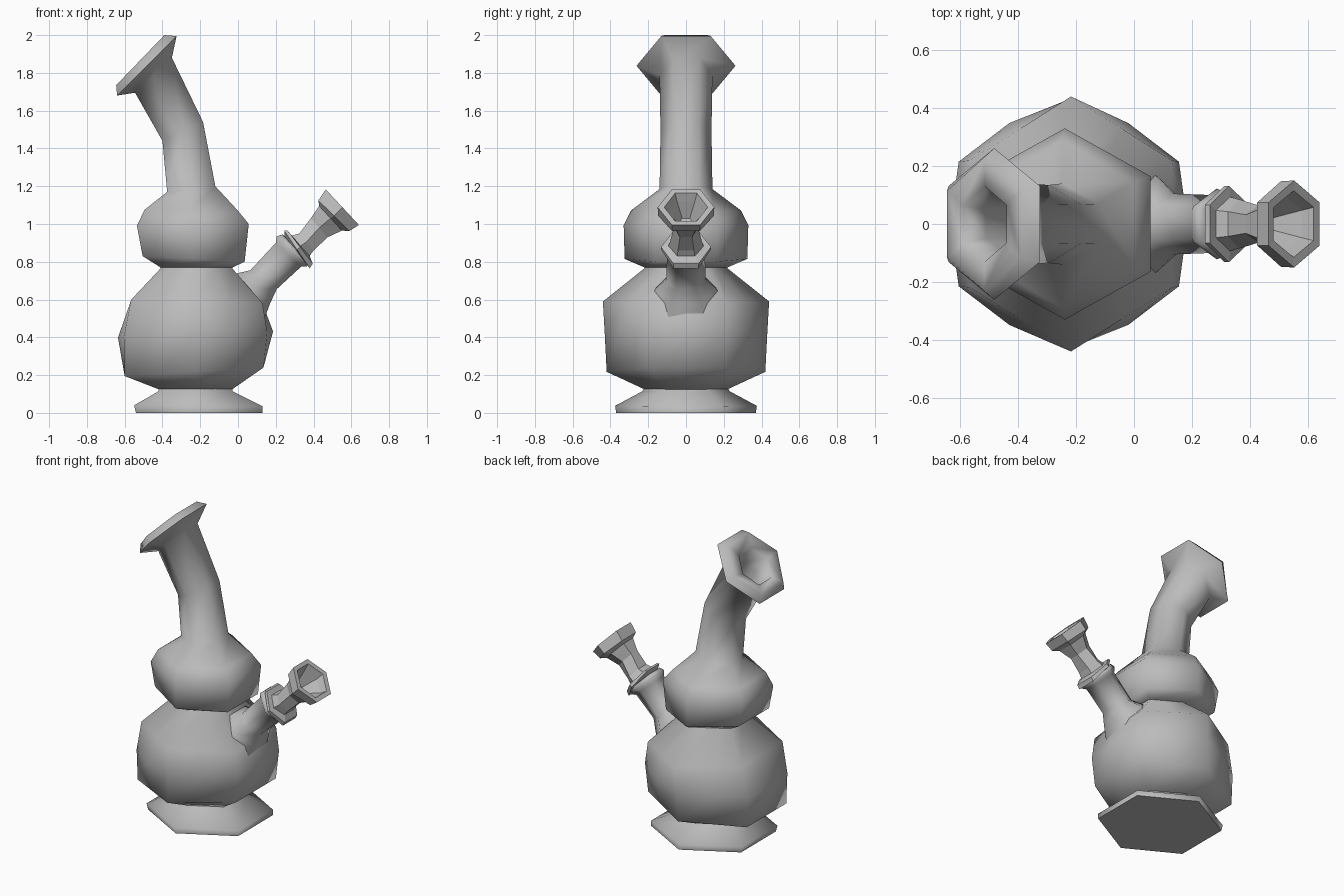
import bpy, bmesh, math
from mathutils import Vector

cube = bpy.data.objects.get("Cube")
if cube:
    bpy.data.objects.remove(cube, do_unlink=True)

gray = bpy.data.materials.new("plain_gray")
gray.use_nodes = True
gray.diffuse_color = (0.5, 0.5, 0.5, 1)
gray.node_tree.nodes["Principled BSDF"].inputs["Base Color"].default_value = (0.5, 0.5, 0.5, 1)


def hex_ring(lx, lz, rx, rz, half_y, bulge=None):
    """Hexagon whose flats meet the points (lx, lz) and (rx, rz) in the y = 0 plane.
    With a bulge, edge midpoints are added and pushed outward by that factor."""
    a, b = Vector((lx, 0, lz)), Vector((rx, 0, rz))
    mid, arm, side = (a + b) / 2, (b - a) / 2, Vector((0, half_y, 0))
    corners = []
    for k in range(6):
        t = math.radians(30 + 60 * k)
        corners.append(arm * (math.cos(t) / math.cos(math.pi / 6)) + side * math.sin(t))
    points = []
    for k, c in enumerate(corners):
        points.append(mid + c)
        if bulge:
            points.append(mid + (c + corners[(k + 1) % 6]) / 2 * bulge)
    return points


def loft(name, rings, smooth=True):
    """Skin a closed surface over a chain of rings."""
    bm = bmesh.new()
    loops = [[bm.verts.new(p) for p in hex_ring(*r)] for r in rings]
    n = len(loops[0])
    for low, high in zip(loops, loops[1:]):
        for i in range(n):
            j = (i + 1) % n
            bm.faces.new((low[i], low[j], high[j], high[i]))
    bm.faces.new(loops[0][::-1])
    bm.faces.new(loops[-1])
    bmesh.ops.recalc_face_normals(bm, faces=bm.faces)
    mesh = bpy.data.meshes.new(name)
    bm.to_mesh(mesh)
    bm.free()
    mesh.materials.append(gray)
    for p in mesh.polygons:
        p.use_smooth = smooth
    if smooth:
        mesh.set_sharp_from_angle(angle=math.radians(75))
    obj = bpy.data.objects.new(name, mesh)
    bpy.context.collection.objects.link(obj)
    return obj


# Flared foot
loft("base_foot", [
    (-.54, 0, .13, 0, .37),
    (-.55, .04, .13, .035, .375),
    (-.42, .115, -.03, .115, .23),
    (-.42, .14, -.03, .14, .22),
])

# Large faceted globe
loft("lower_globe", [
    (-.42, .125, -.03, .125, .22, 1),
    (-.60, .195, .135, .24, .42, 1),
    (-.605, .4, .155, .43, .43, 1.08),
    (-.565, .6, .13, .58, .44, 1),
    (-.41, .765, -.03, .765, .22, 1),
    (-.41, .79, -.03, .79, .22, 1),
])

# Small bulb, bent neck and hollow flared mouth
loft("upper_bulb_neck_and_mouth", [
    (-.41, .77, -.03, .77, .22),
    (-.505, .83, .035, .80, .325),
    (-.535, .99, .057, 1.0, .33),
    (-.495, 1.075, 0, 1.07, .29),
    (-.375, 1.17, -.12, 1.2, .14),
    (-.40, 1.44, -.185, 1.54, .135),
    (-.545, 1.695, -.35, 1.88, .14),
    (-.64, 1.68, -.325, 1.995, .262),
    (-.645, 1.735, -.39, 2.0, .23),
    (-.59, 1.77, -.44, 1.93, .13),
    (-.51, 1.70, -.38, 1.82, .10),
    (-.37, 1.46, -.22, 1.53, .10),
])

# Angled side tube ending in a rounded lip
loft("side_tube", [
    (-.08, .70, .13, .47, .20),
    (0, .74, .17, .58, .16),
    (.065, .755, .205, .655, .105),
    (.20, .90, .335, .775, .10),
    (.205, .935, .365, .775, .122),
    (.235, .945, .375, .79, .115),
    (.25, .93, .36, .81, .08),
])

# Thin stop collar at the tube mouth
loft("bowl_collar", [
    (.245, .935, .37, .785, .10),
    (.245, .965, .38, .765, .132),
    (.262, .965, .395, .79, .132),
    (.285, .935, .38, .83, .09),
], smooth=False)

# Waisted stem opening into a hollow hexagonal bowl
loft("bowl_stem_and_cup", [
    (.275, .935, .375, .825, .095),
    (.325, .95, .40, .86, .085),
    (.385, 1.03, .475, .93, .064),
    (.43, 1.095, .55, .965, .10),
    (.425, 1.125, .59, .963, .148),
    (.465, 1.183, .64, .995, .15),
    (.482, 1.163, .62, 1.015, .115),
    (.465, 1.12, .58, .995, .095),
    (.425, 1.03, .475, .975, .04),
], smooth=False)
